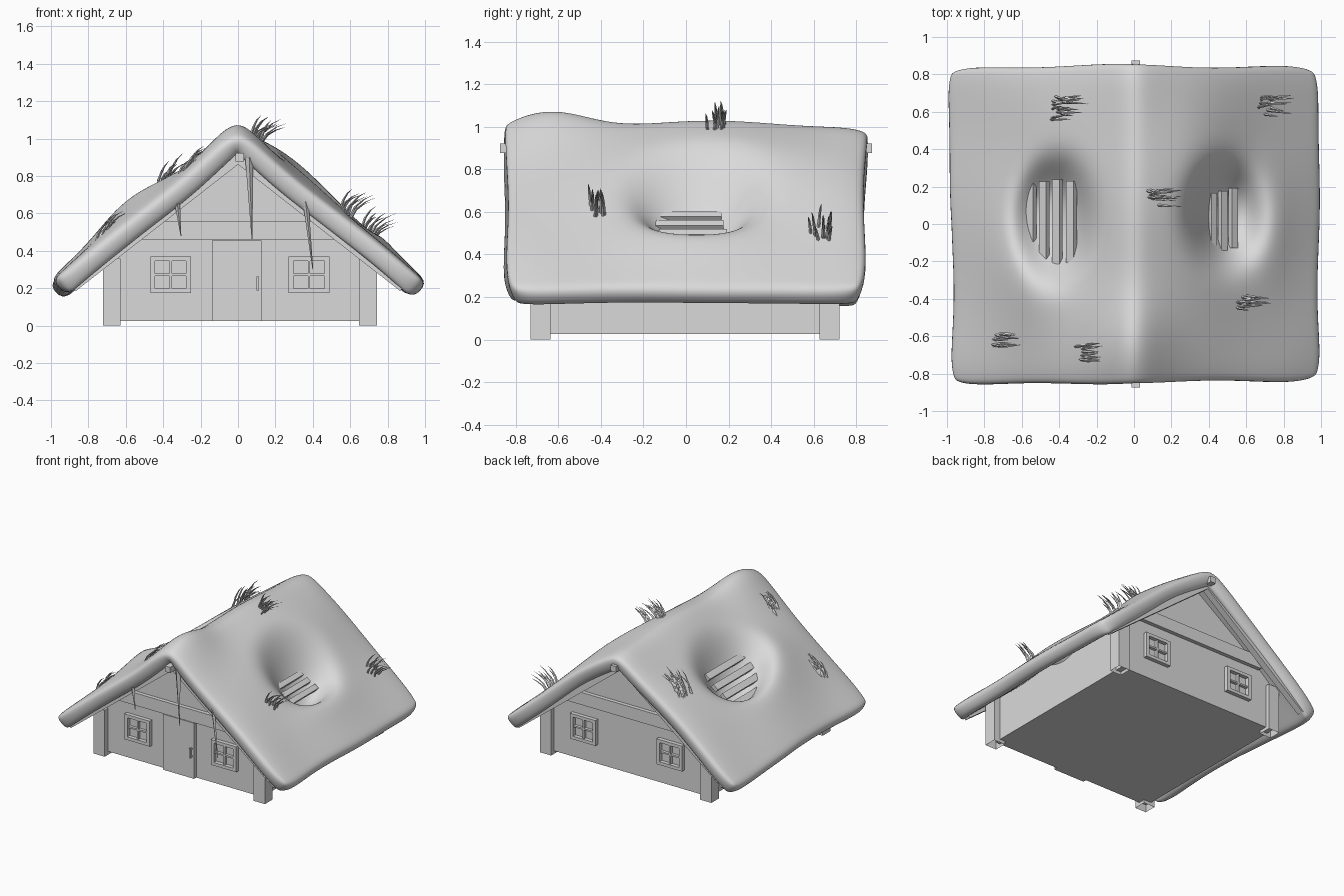
import bpy, bmesh, math, random
from mathutils import Matrix, Vector

random.seed(4)
if "Cube" in bpy.data.objects:
    bpy.data.objects.remove(bpy.data.objects["Cube"])

grey = bpy.data.materials.new("plain_grey")
grey.use_nodes = True
grey.diffuse_color = (0.7, 0.7, 0.7, 1)
grey.node_tree.nodes["Principled BSDF"].inputs["Base Color"].default_value = (0.7, 0.7, 0.7, 1)

SLOPE = 0.78
TILT = math.atan(SLOPE)


def finish(name, bm):
    mesh = bpy.data.meshes.new(name)
    bm.to_mesh(mesh)
    bm.free()
    obj = bpy.data.objects.new(name, mesh)
    mesh.materials.append(grey)
    bpy.context.collection.objects.link(obj)
    return obj


def add_box(bm, centre, size, tilt=0):
    m = (Matrix.Translation(centre) @ Matrix.Rotation(tilt, 4, 'Y')
         @ Matrix.Diagonal((*size, 1)))
    bmesh.ops.create_cube(bm, size=1, matrix=m)


def drop_faces(bm, test):
    bm.normal_update()
    bmesh.ops.delete(bm, geom=[f for f in bm.faces if test(f.normal.z)], context='FACES')


def boxes(name, items, open_bottom=False):
    bm = bmesh.new()
    for item in items:
        add_box(bm, *item)
    if open_bottom:
        drop_faces(bm, lambda nz: nz < -0.9)
    return finish(name, bm)


def roof_line(x):
    return 1.05 - SLOPE * math.hypot(x, 0.05)


def bell(x, y, cx, cy, rx, ry, power=1):
    return math.exp(-(((x - cx) / rx) ** 2 + ((y - cy) / ry) ** 2) ** power)


def thatch_height(x, y):
    z = roof_line(x) - 0.03 * abs(y / 0.85) ** 12 - 0.03 * abs(x) ** 6
    z += 0.075 * bell(x, y, -0.02, -0.62, 0.2, 0.24)
    # fuller straw around the worn patches
    z += 0.09 * bell(x, y, 0.33, 0.18, 0.25, 0.5)
    z += 0.11 * bell(x, y, -0.55, -0.15, 0.22, 0.4)
    z += 0.03 * bell(x, y, 0.73, 0.02, 0.1, 0.3)
    # sunken worn patches
    z -= 0.28 * bell(x, y, -0.43, 0.02, 0.18, 0.29, 1.8)
    z -= 0.27 * bell(x, y, 0.49, 0.05, 0.17, 0.25, 1.5)
    return z + 0.010 * math.sin(7 * x + 2) * math.sin(6 * y + 1)


# House body with gable ends, hollow under the thatch
bm = bmesh.new()
outline = [(-0.69, 0.025), (0.69, 0.025), (0.69, 0.38), (0, 0.92), (-0.69, 0.38)]
face = bm.faces.new([bm.verts.new((x, -0.69, z)) for x, z in outline])
ext = bmesh.ops.extrude_face_region(bm, geom=[face], use_keep_orig=True)
bmesh.ops.translate(bm, vec=(0, 1.38, 0),
                    verts=[v for v in ext["geom"] if isinstance(v, bmesh.types.BMVert)])
bmesh.ops.recalc_face_normals(bm, faces=bm.faces)
drop_faces(bm, lambda nz: nz > 0.5)
finish("house_walls", bm)

# Corner posts, hollow from below
boxes("corner_posts", [((sx * 0.685 + 0.01, sy * 0.68 - 0.005, 0.18), (0.095, 0.095, 0.36))
                       for sx in (-1, 1) for sy in (-1, 1)], True)

# Ridge beam, tie beams and gable rafters
boxes("ridge_beam", [((0.01, 0, 0.9), (0.045, 1.75, 0.045))])
boxes("tie_beams", [((0, s * 0.695, 0.508), (1.12, 0.05, 0.096)) for s in (-1, 1)])
boxes("gable_rafters", [((sx * 0.44, sy * 0.78, roof_line(0.44) - 0.148),
                         (1.13, 0.05, 0.06), sx * TILT)
                        for sx in (-1, 1) for sy in (-1, 1)])

# Windows on both gable walls
for side, label in ((-1, "front"), (1, "back")):
    parts = []
    for cx in (-0.36, 0.38):
        y, z = side * 0.70, 0.272
        for s in (-1, 1):
            parts.append(((cx + s * 0.096, y, z), (0.026, 0.04, 0.196)))
            parts.append(((cx, y, z + s * 0.086), (0.218, 0.04, 0.024)))
        parts.append(((cx, y, z), (0.012, 0.025, 0.17)))
        parts.append(((cx, y, z), (0.19, 0.025, 0.012)))
    boxes(label + "_windows", parts)

# Door with handle
boxes("front_door", [((-0.007, -0.695, 0.24), (0.266, 0.045, 0.43))])
boxes("door_handle", [((0.105, -0.735, 0.225), (0.012, 0.012, 0.075)),
                      ((0.105, -0.725, 0.195), (0.012, 0.03, 0.012)),
                      ((0.105, -0.725, 0.255), (0.012, 0.03, 0.012))])

# Thatched roof: a shaped sheet, thickened and rounded
bm = bmesh.new()
bmesh.ops.create_grid(bm, x_segments=34, y_segments=30, size=1)
for v in bm.verts:
    u, w = v.co.x, v.co.y
    pinch = 1 - 0.06 * (u * w) ** 8
    x = u * (0.998 + 0.010 * math.sin(5 * w + 1) + 0.03 * w * w) * pinch + 0.008
    x -= 0.03 * max(0, w) * max(0, -u)
    y = w * (0.860 + 0.010 * math.sin(6 * u + 2)) * pinch
    y -= 0.03 * max(0, -w) * max(0, -u)
    v.co = (x, y, thatch_height(x, y))
roof = finish("thatched_roof", bm)
for p in roof.data.polygons:
    p.use_smooth = True
solid = roof.modifiers.new("thickness", 'SOLIDIFY')
solid.thickness = 0.11
solid.offset = -1
soft = roof.modifiers.new("rounding", 'SUBSURF')
soft.levels = soft.render_levels = 2


# Bare battens showing in the worn patches
def battens(name, xs, width, y0, y1, drop):
    boxes(name, [((x, (y0 + y1) / 2 + random.uniform(-0.015, 0.015), roof_line(x) - drop),
                  (width, y1 - y0, 0.03), math.copysign(TILT, x)) for x in xs])


battens("right_battens", (-0.55, -0.48, -0.41, -0.335), 0.05, -0.22, 0.24, 0.11)
battens("left_battens", (0.42, 0.475, 0.53), 0.04, -0.14, 0.18, 0.14)


def add_straw(bm, points, radii, sides=4):
    # Tapered straw through the given points
    rings = []
    for p, r in zip(points, radii):
        rings.append([bm.verts.new(p + Vector((math.cos(a), math.sin(a), 0)) * r)
                      for a in (math.tau * k / sides for k in range(sides))])
    for a, b in zip(rings, rings[1:]):
        for k in range(sides):
            n = (k + 1) % sides
            bm.faces.new((a[k], a[n], b[n], b[k]))
    bm.faces.new(rings[0])
    bm.faces.new(rings[-1])
    bmesh.ops.recalc_face_normals(bm, faces=bm.faces)


# Grass tufts leaning towards +x
tufts = [(-0.37, 0.62, 1.5), (0.74, 0.63, 1), (0.15, 0.14, 1),
         (0.62, -0.41, 1), (-0.69, -0.62, 1), (-0.25, -0.69, 1)]
for number, (cx, cy, scale) in enumerate(tufts, 1):
    bm = bmesh.new()
    for _ in range(int(13 * scale)):
        x = cx + random.uniform(-0.08, -0.01)
        y = cy + random.uniform(-0.045, 0.045) * scale
        base = Vector((x, y, thatch_height(x, y) - 0.01))
        lean, rise = random.uniform(0.05, 0.14), random.uniform(0.07, 0.12) * scale
        sway = random.uniform(-0.02, 0.02)
        pts = [base + Vector((lean * t ** 1.4, sway * t, rise * (1.5 * t - 0.5 * t * t)))
               for t in (0, 0.35, 0.7, 1)]
        add_straw(bm, pts, (0.007, 0.007, 0.005, 0.001))
    finish("grass_tuft_%d" % number, bm)

# Loose straws hanging under the front edge
bm = bmesh.new()
for x, drift, bottom, r in ((-0.33, 0.025, 0.48, 0.018), (0.06, 0.015, 0.46, 0.022),
                            (0.36, 0.04, 0.30, 0.016)):
    top = Vector((x, -0.82, roof_line(x) - 0.09))
    add_straw(bm, [top, Vector((x + drift, -0.82, bottom))], (r, 0.002))
finish("hanging_straws", bm)
